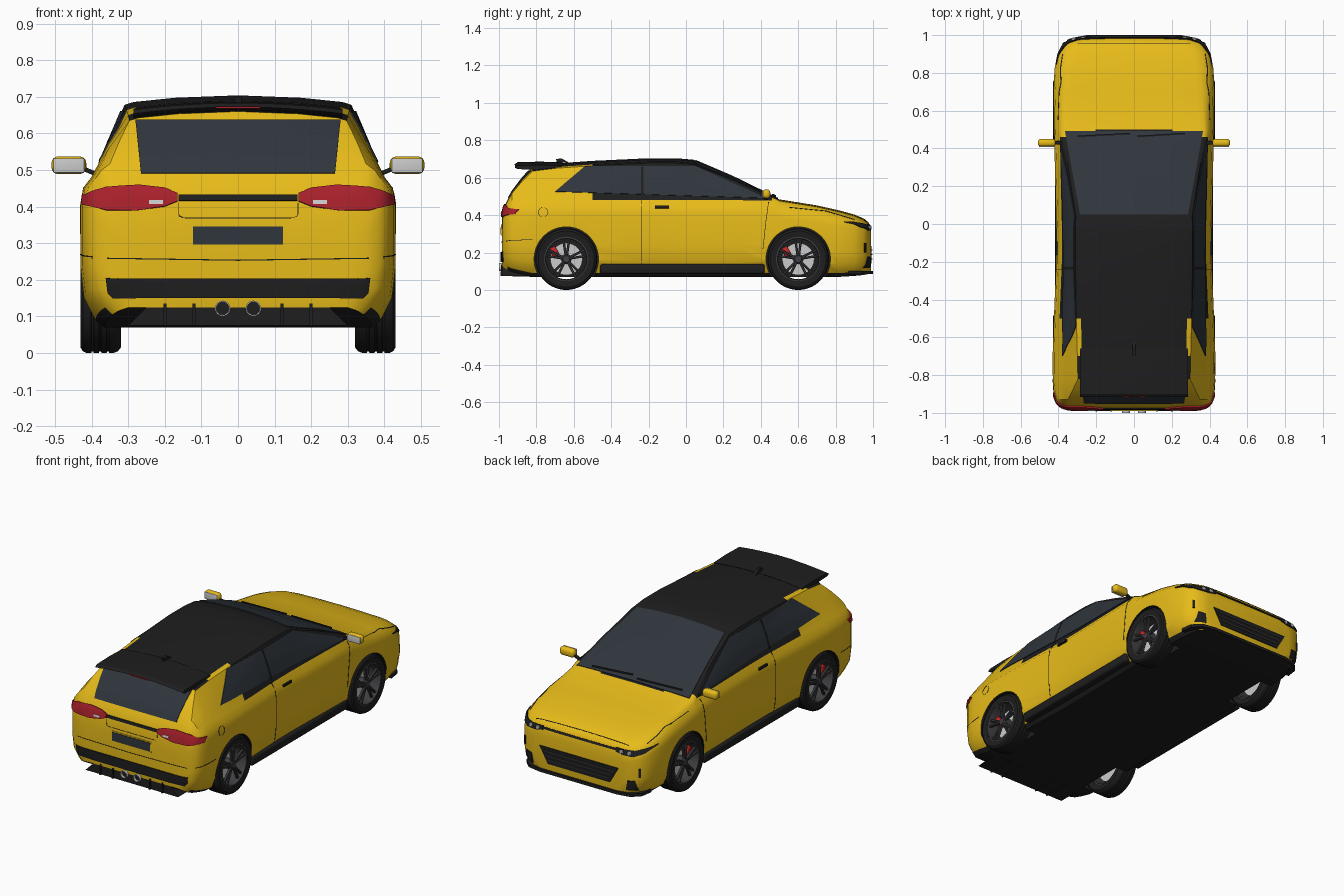
import bpy, bmesh
from math import sin, cos, pi, radians
from mathutils import Vector, Matrix
from mathutils.bvhtree import BVHTree

if "Cube" in bpy.data.objects:
    bpy.data.objects.remove(bpy.data.objects["Cube"])

def mat(name, *c):
    m = bpy.data.materials.new(name)
    m.diffuse_color = (*c, 1)
    m.use_nodes = True
    m.node_tree.nodes["Principled BSDF"].inputs["Base Color"].default_value = m.diffuse_color
    return m

YELLOW = mat("paint", .8, .5, .01)
BLACK = mat("trim", .013, .013, .014)
GLASS = mat("glass", .028, .036, .045)
RED = mat("tail_red", .4, .015, .025)
CALIPER = mat("caliper_red", .6, .02, .02)
RIM = mat("rim_dark", .05, .05, .055)
SILVER = mat("silver", .55, .55, .55)

def mesh(name, verts, faces, *mats):
    me = bpy.data.meshes.new(name)
    me.from_pydata([tuple(v) for v in verts], [], faces)
    for m in mats:
        me.materials.append(m)
    bm = bmesh.new(); bm.from_mesh(me)
    bmesh.ops.recalc_face_normals(bm, faces=bm.faces)
    bm.to_mesh(me); bm.free()
    ob = bpy.data.objects.new(name, me)
    bpy.context.collection.objects.link(ob)
    return ob

def box(name, loc, size, m, bevel=0, rot=None, seg=3):
    bm = bmesh.new()
    bmesh.ops.create_cube(bm, size=1, matrix=Matrix.Diagonal((*size, 1)))
    if bevel:
        bmesh.ops.bevel(bm, geom=bm.edges[:], offset=bevel, segments=seg, affect='EDGES', profile=.5)
    bm.transform(Matrix.Translation(loc) @ (rot or Matrix()))
    me = bpy.data.meshes.new(name); bm.to_mesh(me); bm.free()
    me.materials.append(m)
    ob = bpy.data.objects.new(name, me)
    bpy.context.collection.objects.link(ob)
    return ob

def lathe(name, prof, centre, axis, m, n=48):
    """Revolve a closed (radius, along) loop around the x or y axis."""
    k, vs, fs = len(prof), [], []
    for i in range(n):
        c, s = cos(2*pi*i/n), sin(2*pi*i/n)
        for r, a in prof:
            p = (a, r*c, r*s) if axis == 'X' else (r*c, a, r*s)
            vs.append(Vector(centre) + Vector(p))
    for i in range(n):
        for j in range(k):
            a, b = i*k, (i+1) % n*k
            fs.append((a+j, a+(j+1) % k, b+(j+1) % k, b+j))
    return mesh(name, vs, fs, m)

def prism(name, outline, x0, x1, m, crown=0, n=1):
    """Extrude a (y, z) outline along x, with an optional crown."""
    k, vs, fs = len(outline), [], []
    for i in range(n+1):
        x = x0 + (x1-x0)*i/n
        vs += [(x, y, z - crown*(x/x1)**2) for y, z in outline]
    for i in range(n):
        fs += [(i*k+j, i*k+(j+1) % k, (i+1)*k+(j+1) % k, (i+1)*k+j) for j in range(k)]
    fs += [tuple(range(k)), tuple(range(n*k, n*k+k))]
    return mesh(name, vs, fs, m)

# Body shell: cross-sections (y, half width, bottom, top, roof edge half width)
STATIONS = [(-.985, .30, .14, .32, .20), (-.982, .35, .125, .40, .27), (-.972, .385, .115, .445, .33),
    (-.955, .403, .105, .48, .355), (-.93, .417, .095, .525, .35), (-.88, .426, .083, .592, .325),
    (-.82, .43, .07, .66, .297), (-.7, .431, .07, .676, .3), (-.5, .424, .07, .69, .305),
    (-.2, .412, .07, .704, .31), (-.05, .411, .07, .704, .31), (.04, .413, .07, .696, .308),
    (.25, .418, .07, .606, .34), (.46, .422, .07, .503, .374), (.5, .423, .07, .484, .372),
    (.7, .426, .07, .452, .362), (.82, .421, .07, .425, .35), (.9, .406, .075, .403, .33),
    (.95, .38, .08, .382, .30), (.975, .345, .085, .362, .27), (.988, .29, .095, .33, .21)]

def section(y, w, zb, zt, xr):
    zs = min(.48, zt-.025)
    h, xb = zs-zb, w-.03
    ze = zt - min(.026, max(.008, (zt-.48)*.14))
    half = [(w*.85, zb), (w-.04, zb+.02), (w-.009, zb+.2*h), (w, zb+.4*h), (w, zb+.82*h),
            (w-.008, zb+.93*h), (xb, zs), ((xb+xr)/2+.006, (zs+ze)/2), (xr, ze),
            (xr*.92, ze+(zt-ze)*.3), (xr*.55, zt-(zt-ze)*.25)]
    return [(x, y, z) for x, z in half] + [(0, y, zt)] + [(-x, y, z) for x, z in half[::-1]]

secs = [section(*s) for s in STATIONS]
K = len(secs[0])
faces = [(i*K+j, i*K+(j+1) % K, (i+1)*K+(j+1) % K, (i+1)*K+j)
         for i in range(len(secs)-1) for j in range(K)]
faces += [tuple(range(K)), tuple(range((len(secs)-1)*K, len(secs)*K))]
body = mesh("body_shell", [p for s in secs for p in s], faces, YELLOW, BLACK)
for f in body.data.polygons:
    c = f.center
    roof = c.z > .49 and -.82 < c.y < .5 and (abs(c.x) < .29 or c.y > -.5)
    f.material_index = int(roof or f.normal.z < -.6)
bm = bmesh.new(); bm.from_mesh(body.data)
skin = BVHTree.FromBMesh(bm)
bm.free()

# Panels laid on the body skin between two outline curves
RAYS = {'rear': ((0, -3, 0), (0, 1, 0)), 'nose': ((0, 3, 0), (0, -1, 0)), 'top': ((0, 0, 3), (0, 0, -1)),
        'right': ((3, 0, 0), (-1, 0, 0)), 'left': ((-3, 0, 0), (1, 0, 0))}

def on_skin(view, a, b):
    o, d = map(Vector, RAYS[view])
    o += Vector((a, b, 0) if view == 'top' else (a, 0, b) if view in ('rear', 'nose') else (0, a, b))
    p, n, _, _ = skin.ray_cast(o, d)
    if p is None:
        p, n, _, _ = skin.find_nearest(o + d*2.1)
    return p, n

def along(pts, t):
    u = t*(len(pts)-1)
    i = min(int(u), len(pts)-2)
    return Vector(pts[i]).lerp(Vector(pts[i+1]), u-i)

def panel(name, view, low, high, m, n=12, r=4, t=.004):
    outer, inner = [], []
    for i in range(n+1):
        a, b = along(low, i/n), along(high, i/n)
        for j in range(r+1):
            p, nn = on_skin(view, *a.lerp(b, j/r))
            outer.append(p+nn*t); inner.append(p-nn*.004)
    N, q = len(outer), r+1
    fs = []
    for i in range(n):
        for j in range(r):
            f = (i*q+j, i*q+j+1, (i+1)*q+j+1, (i+1)*q+j)
            fs += [f, tuple(v+N for v in f[::-1])]
    rim = [i*q for i in range(n+1)] + [n*q+j for j in range(1, q)] \
        + [i*q+r for i in range(n-1, -1, -1)] + list(range(r-1, 0, -1))
    fs += [(a, b, b+N, a+N) for a, b in zip(rim, rim[1:]+rim[:1])]
    return mesh(name, outer+inner, fs, m)

def line(name, view, pts, m=BLACK, w=.003, dx=1, dz=0, n=16):
    return panel(name, view, pts, [(a+w*dx, b+w*dz) for a, b in pts], m, n, 1, .0015)

def flip(pts):
    return [(-a, b) for a, b in pts]

# Glass
panel("windscreen", 'top', [(-.365, .49), (.365, .49)], [(-.285, .05), (.285, .05)], GLASS, 16, 10)
panel("rear_window", 'rear', [(-.265, .49), (.265, .49)], [(-.28, .635), (.28, .635)], GLASS, 14, 8)
for side in ('right', 'left'):
    panel("side_window_"+side, side, [(.43, .49), (-.70, .525)], [(.05, .66), (-.54, .66)], GLASS, 24, 6)
    line("window_pillar_"+side, side, [(-.24, .505), (-.24, .66)], w=.012).location.x = .004 if side == 'right' else -.004
    line("door_seam_rear_"+side, side, [(-.24, .14), (-.24, .49)])
    line("door_seam_front_"+side, side, [(.41, .22), (.425, .36), (.44, .47)])
    line("rear_bumper_seam_"+side, side, [(-.96, .262), (-.82, .268)], dx=0, dz=1)
    line("bonnet_seam_"+side, side, [(.55, .44), (.75, .42), (.9, .375)], dx=0, dz=1)
    line("fuel_flap_"+side if side == 'left' else "fuel_flap", 'right',
         [(-.765+.026*cos(a*pi/8), .415+.026*sin(a*pi/8)) for a in range(17)]) if side == 'right' else None
    panel("door_handle_"+side, side, [(-.165, .436), (-.092, .436)], [(-.165, .449), (-.092, .449)], BLACK, 4, 1, .01)

# Rear details
TL = [(.165, .414), (.2, .4), (.28, .389), (.36, .39), (.42, .405)]
TH = [(.165, .436), (.2, .449), (.27, .457), (.36, .452), (.42, .43)]
for s, fn in ((1, list), (-1, flip)):
    panel("tail_light", 'rear', fn(TL), fn(TH), RED, 20, 4, .008)
    panel("reverse_light", 'rear', fn([(.205, .405), (.243, .405)]), fn([(.205, .416), (.243, .416)]), SILVER, 3, 1, .011)
    line("hatch_seam", 'rear', fn([(.163, .41), (.163, .375), (.15, .368), (0, .368)]), w=.002, dz=1)
panel("hatch_strip", 'rear', [(-.163, .416), (.163, .416)], [(-.163, .432), (.163, .432)], BLACK, 8, 1, .006)
panel("plate_recess", 'rear', [(-.13, .29), (.13, .29)], [(-.13, .352), (.13, .352)], YELLOW, 6, 2, .003)
panel("number_plate", 'rear', [(-.123, .297), (.123, .297)], [(-.123, .346), (.123, .346)], GLASS, 6, 2, .006)
line("bumper_seam", 'rear', [(-.4, .258), (0, .252), (.4, .258)], dx=0, dz=1)
panel("bumper_strip", 'rear', [(-.355, .165), (-.34, .15), (.34, .15), (.355, .165)],
      [(-.36, .205), (-.33, .203), (.33, .203), (.36, .205)], BLACK, 24, 2, .006)
dif = [(-.3, .075), (-.235, .14), (.235, .14), (.3, .075)]
mesh("diffuser", [(x, y, z) for y in (-.982, -.8) for x, z in dif],
     [(0, 1, 2, 3), (4, 5, 6, 7), (0, 1, 5, 4), (1, 2, 6, 5), (2, 3, 7, 6), (3, 0, 4, 7)], BLACK)
for x in (-.2, -.12, .12, .2):
    prism("diffuser_fin", [(-.988, .135), (-.992, .075), (-.82, .07), (-.82, .135)], x-.004, x+.004, BLACK)
for x in (-.042, .042):
    lathe("exhaust_tip", [(.021, -1.0), (.021, -.93), (.0175, -.93), (.0175, -1.0)], (x, 0, .122), 'Y', SILVER, 32)
    lathe("exhaust_core", [(.0001, -.985), (.018, -.985), (.018, -.94), (.0001, -.94)], (x, 0, .122), 'Y', BLACK, 32)
prism("roof_spoiler", [(-.66, .682), (-.78, .686), (-.90, .683), (-.915, .672), (-.90, .664), (-.8, .66), (-.68, .665)],
      -.285, .285, BLACK, .018, 12)
box("brake_light", (0, -.912, .671), (.12, .01, .006), RED)
prism("antenna_fin", [(-.625, .68), (-.665, .703), (-.695, .7), (-.69, .68)], -.009, .009, BLACK)

# Nose details
panel("light_bar", 'nose', [(-.26, .333), (.26, .333)], [(-.26, .345), (.26, .345)], BLACK, 12, 1)
panel("grille", 'nose', [(-.2, .14), (.2, .14)], [(-.255, .235), (.255, .235)], BLACK, 16, 4, .005)
for i in range(3):
    z, w = .163+.024*i, .2+.012*i
    panel("grille_bar", 'nose', [(-w, z), (w, z)], [(-w, z+.005), (w, z+.005)], RIM, 12, 1, .009)
for s, fn in ((1, list), (-1, flip)):
    panel("headlight", 'nose', fn([(.235, .328), (.28, .318), (.34, .318), (.385, .335), (.41, .362)]),
          fn([(.235, .35), (.28, .348), (.34, .348), (.385, .358), (.41, .366)]), BLACK, 16, 3, .006)
    for x in (.27, .318):
        p, n = on_skin('nose', s*x, .333)
        lathe("headlamp", [(.0001, .012), (.008, .011), (.012, .006), (.012, -.01), (.0001, -.01)], p, 'Y', SILVER, 24)
    panel("corner_vent", 'nose', fn([(.30, .12), (.36, .12)]), fn([(.31, .175), (.35, .18)]), BLACK, 5, 3, .005)
    panel("air_slot", 'nose', fn([(.365, .20), (.376, .20)]), fn([(.365, .25), (.376, .25)]), BLACK, 2, 3, .005)
plan = [(-.385, .87), (-.375, .94), (-.33, .985), (-.25, 1), (.25, 1), (.33, .985), (.375, .94), (.385, .87)]
mesh("front_splitter", [(x, y, z) for z in (.085, .102) for x, y in plan],
     [tuple(range(8)), tuple(range(8, 16))] + [(i, (i+1) % 8, (i+1) % 8+8, i+8) for i in range(8)], BLACK)
line("bonnet_front_seam", 'top', [(-.3, .955), (.3, .955)], dx=0, dz=1)

# Wipers, mirrors and sills
for x0, x1 in ((-.3, -.02), (.02, .27)):
    a, na = on_skin('top', x0, .46)
    b, nb = on_skin('top', x1, .475)
    d = b-a
    box("wiper", (a+b)/2 + na*.008, (d.length, .008, .008), BLACK, rot=d.to_track_quat('X', 'Z').to_matrix().to_4x4())
for s in (1, -1):
    box("mirror_housing", (s*.462, .43, .513), (.095, .042, .048), YELLOW, .018, seg=4)
    box("mirror_glass", (s*.462, .410, .512), (.084, .006, .040), SILVER, .0025)
    box("mirror_stalk", (s*.402, .43, .495), (.055, .02, .012), BLACK, .003, Matrix.Rotation(-s*.4, 4, 'Y'))
    box("side_skirt", (s*.392, -.02, .112), (.05, .88, .052), BLACK, .012)

# Wheel arches cut out of the body
WY, WZ = (-.64, .60), .165
for y in WY:
    for s in (1, -1):
        bm = bmesh.new()
        bmesh.ops.create_cone(bm, cap_ends=True, segments=64, radius1=.172, radius2=.172, depth=.22,
                              matrix=Matrix.Translation((s*.4, y, WZ)) @ Matrix.Rotation(pi/2, 4, 'Y'))
        me = bpy.data.meshes.new("arch_cutter"); bm.to_mesh(me); bm.free()
        cut = bpy.data.objects.new("arch_cutter", me)
        bpy.context.collection.objects.link(cut)
        cut.hide_render = True
        md = body.modifiers.new("arch", 'BOOLEAN')
        md.object, md.operation, md.solver = cut, 'DIFFERENCE', 'EXACT'
        bpy.context.view_layer.objects.active = body
        bpy.ops.object.modifier_apply(modifier=md.name)
        bpy.data.objects.remove(cut)
for f in body.data.polygons:
    c = f.center
    if abs(c.x) < .38 and any((c.y-y)**2 + (c.z-WZ)**2 < .18**2 for y in WY):
        f.material_index = 1

# Wheels
TYRE = [(.118, .325), (.15, .32), (.160, .328), (.165, .34), (.165, .352), (.161, .353), (.161, .358), (.165, .359),
        (.165, .373), (.161, .374), (.161, .379), (.165, .38), (.165, .394), (.161, .395), (.161, .40), (.165, .401),
        (.165, .413), (.160, .424), (.15, .43), (.118, .426)]
for y in WY:
    for s in (1, -1):
        c = (0, y, WZ)
        lathe("tyre", [(r, s*x) for r, x in TYRE], c, 'X', BLACK, 64)
        lathe("rim", [(.119, s*.33), (.119, s*.425), (.111, s*.427), (.108, s*.415), (.11, s*.33)], c, 'X', RIM)
        lathe("hub", [(.0001, s*.34), (.028, s*.34), (.028, s*.41), (.018, s*.42), (.0001, s*.42)], c, 'X', RIM, 24)
        lathe("brake_disc", [(.0001, s*.36), (.086, s*.36), (.086, s*.37), (.0001, s*.37)], c, 'X', SILVER)
        box("brake_caliper", (s*.382, y-.062, WZ+.036), (.03, .035, .06), CALIPER, .006, Matrix.Rotation(.5, 4, 'X'))
        for k in range(5):
            for off in (-.15, .15):
                R = Matrix.Rotation(2*pi*k/5 + off, 4, 'X')
                box("spoke", Vector(c) + Vector((s*.41, 0, 0)) + R @ Vector((0, 0, .066)), (.016, .013, .094), RIM, .003, R, 1)

# Smooth shading with sharp creases kept
bpy.ops.object.select_all(action='SELECT')
bpy.context.view_layer.objects.active = body
bpy.ops.object.shade_smooth_by_angle(angle=radians(32))
